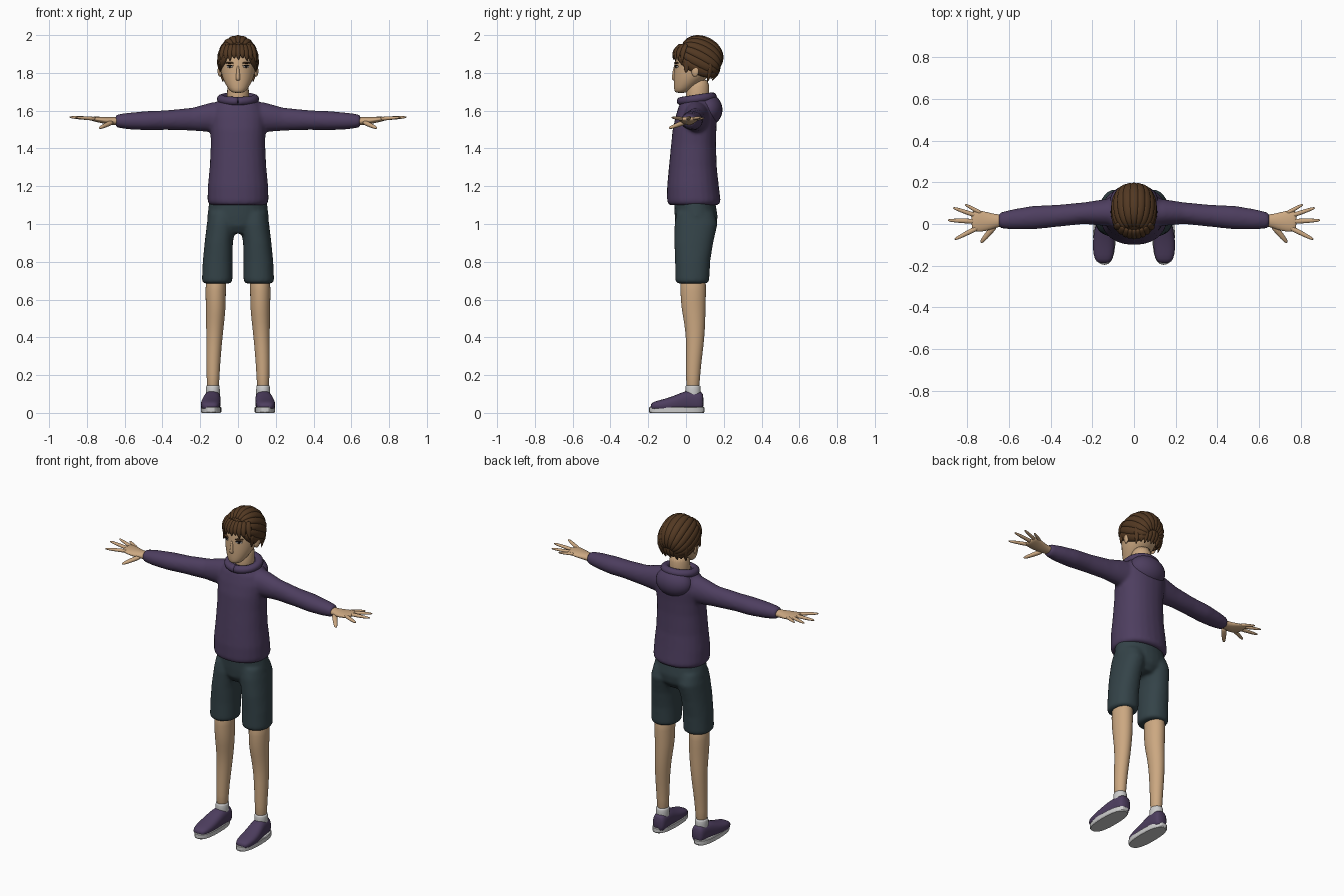
import bpy, bmesh
from math import sin, cos, pi, radians, sqrt
from mathutils import Vector, Matrix

cube = bpy.data.objects.get("Cube")
if cube:
    bpy.data.objects.remove(cube)


def material(name, r, g, b):
    mat = bpy.data.materials.new(name)
    mat.use_nodes = True
    mat.diffuse_color = (r, g, b, 1)
    shader = mat.node_tree.nodes["Principled BSDF"]
    shader.inputs["Base Color"].default_value = (r, g, b, 1)
    shader.inputs["Roughness"].default_value = 0.8
    return mat


skin = material("skin", 0.60, 0.39, 0.22)
purple = material("purple cloth", 0.075, 0.048, 0.115)
slate = material("slate cloth", 0.034, 0.056, 0.065)
brown = material("brown hair", 0.085, 0.04, 0.016)
grey = material("light grey", 0.6, 0.6, 0.6)
dark = material("dark eye", 0.01, 0.008, 0.008)
white = material("eye white", 0.65, 0.62, 0.6)


def finish(name, bm, mat, smooth=True):
    bmesh.ops.recalc_face_normals(bm, faces=bm.faces)
    mesh = bpy.data.meshes.new(name)
    bm.to_mesh(mesh)
    bm.free()
    mesh.materials.append(mat)
    for poly in mesh.polygons:
        poly.use_smooth = smooth
    obj = bpy.data.objects.new(name, mesh)
    bpy.context.collection.objects.link(obj)
    return obj


def rings_along(axis, sections, power=2, sides=24):
    """Oval sections (position, centre a, centre b, radius a, radius b) along an axis."""
    rings = []
    for pos, ca, cb, ra, rb in sections:
        ring = []
        for i in range(sides):
            c, s = cos(2 * pi * i / sides), sin(2 * pi * i / sides)
            a = ca + ra * abs(c) ** (2 / power) * (1 if c > 0 else -1)
            b = cb + rb * abs(s) ** (2 / power) * (1 if s > 0 else -1)
            ring.append(Vector({"x": (pos, a, b), "y": (a, pos, b), "z": (a, b, pos)}[axis]))
        rings.append(ring)
    return rings


def sweep(path, widths, heights, ups, sides=12):
    """Oval rings that follow a path."""
    rings = []
    for i, p in enumerate(path):
        tangent = (path[min(i + 1, len(path) - 1)] - path[max(i - 1, 0)]).normalized()
        side = tangent.cross(ups[i]).normalized()
        up = side.cross(tangent)
        rings.append([p + side * widths[i] * cos(2 * pi * k / sides)
                      + up * heights[i] * sin(2 * pi * k / sides) for k in range(sides)])
    return rings


def add_shell(bm, rings, sign=1):
    flip = Matrix.Diagonal((sign, 1, 1))
    loops = [[bm.verts.new(flip @ p) for p in ring] for ring in rings]
    for low, high in zip(loops, loops[1:]):
        for i in range(len(low)):
            j = (i + 1) % len(low)
            bm.faces.new((low[i], low[j], high[j], high[i]))
    bm.faces.new(loops[0])
    bm.faces.new(loops[-1])


def loft(name, mat, shells, sign=1, levels=1):
    bm = bmesh.new()
    for shell in shells:
        add_shell(bm, shell, sign)
    obj = finish(name, bm, mat)
    if levels:
        obj.modifiers.new("round", "SUBSURF").levels = levels
        obj.modifiers["round"].render_levels = levels
    return obj


def fused(name, mat, middle, limb):
    """One body with a limb on each side, melted together."""
    bm = bmesh.new()
    add_shell(bm, middle)
    for sign in (1, -1):
        add_shell(bm, limb, sign)
    obj = finish(name, bm, mat)
    mod = obj.modifiers.new("melt", "REMESH")
    mod.mode, mod.voxel_size, mod.use_smooth_shade = "VOXEL", 0.009, True
    mod = obj.modifiers.new("soften", "SMOOTH")
    mod.factor, mod.iterations = 0.5, 8
    return obj


def ellipsoid(name, mat, centre, size, yaw=0.0):
    bm = bmesh.new()
    bmesh.ops.create_uvsphere(bm, u_segments=24, v_segments=16, radius=1)
    turn = Matrix.Translation(centre) @ Matrix.Rotation(yaw, 4, "Z") @ Matrix.Diagonal((*size, 1))
    bm.transform(turn)
    return finish(name, bm, mat)


# Sweater body with sleeves
torso = rings_along("z", [
    (1.10, 0, .04, .15, .132), (1.12, 0, .042, .162, .142), (1.2, 0, .037, .16, .137),
    (1.3, 0, .036, .15, .127), (1.42, 0, .04, .144, .119), (1.5, 0, .045, .146, .116),
    (1.57, 0, .055, .15, .11), (1.62, 0, .06, .135, .1), (1.665, 0, .06, .09, .08)], 2.2)
sleeve = rings_along("x", [
    (.04, .055, 1.565, .075, .09), (.14, .055, 1.565, .064, .079), (.24, .052, 1.555, .052, .061),
    (.38, .038, 1.55, .053, .052), (.48, .031, 1.547, .057, .051), (.58, .022, 1.545, .049, .044),
    (.635, .018, 1.545, .04, .036), (.648, .018, 1.545, .034, .03)])
fused("sweater", purple, torso, sleeve)

# Hood resting on the back, and the collar ring
ellipsoid("hood", purple, (0, .115, 1.605), (.115, .078, .085))
collar = []
for i in range(33):
    angle = 2 * pi * i / 32
    collar.append(Vector((.088 * sin(angle), .057 - .082 * cos(angle), 1.662 - .012 * cos(angle))))
loft("collar", purple, [sweep(collar, [.024] * 33, [.023] * 33, [Vector((0, 0, 1))] * 33)], levels=0)

# Shorts
hips = rings_along("z", [
    (.95, 0, .05, .07, .08), (.99, 0, .053, .145, .108), (1.04, 0, .054, .163, .114),
    (1.13, 0, .045, .152, .108)])
short_leg = rings_along("z", [
    (.685, .11, .033, .072, .082), (.7, .11, .033, .081, .09), (.8, .108, .035, .079, .093),
    (.9, .102, .041, .075, .103), (1.0, .088, .053, .077, .114), (1.06, .08, .05, .075, .1)], 2.2)
fused("shorts", slate, hips, short_leg)

for label, sign in (("left", 1), ("right", -1)):
    # Bare leg, sock and shoe
    loft(label + "_leg", skin, [rings_along("z", [
        (.1, .133, .036, .032, .035), (.2, .132, .037, .034, .037), (.3, .13, .043, .039, .043),
        (.4, .125, .049, .043, .049), (.48, .121, .046, .048, .056), (.56, .117, .039, .053, .065),
        (.64, .119, .038, .054, .068), (.75, .115, .038, .056, .07)])], sign)
    loft(label + "_sock", grey, [rings_along("z", [
        (.07, .133, .037, .038, .042), (.1, .133, .037, .037, .042),
        (.142, .133, .037, .037, .041), (.148, .133, .037, .034, .037)])], sign)
    loft(label + "_shoe", purple, [rings_along("y", [
        (-.188, .146, .033, .025, .012), (-.172, .146, .037, .043, .023), (-.12, .146, .04, .053, .032),
        (-.06, .144, .048, .052, .043), (-.01, .138, .06, .047, .055), (.03, .134, .063, .043, .056),
        (.075, .133, .06, .041, .055), (.094, .133, .058, .03, .045)], 2.5)], sign)
    sole = loft(label + "_sole", grey, [rings_along("z", [
        (0, .142, -.049, .05, .143), (.006, .142, -.049, .054, .147),
        (.028, .142, -.049, .054, .147), (.031, .142, -.049, .05, .143)], 2.5)], sign, 0)
    bpy.context.view_layer.objects.active = sole
    sole.select_set(True)
    bpy.ops.object.shade_smooth_by_angle()
    sole.select_set(False)

    # Hand: palm, then four fingers and a thumb
    loft(label + "_palm", skin, [rings_along("x", [
        (.6, .018, 1.545, .026, .022), (.65, .016, 1.544, .029, .021), (.69, .012, 1.546, .041, .02),
        (.73, .013, 1.552, .051, .016), (.765, .015, 1.556, .052, .013), (.78, .016, 1.557, .045, .009)])], sign)
    digits = {
        "little_finger": ((.73, .05, 1.555), (.81, .094, 1.56), .01),
        "ring_finger": ((.75, .038, 1.557), (.868, .078, 1.564), .011),
        "middle_finger": ((.75, .012, 1.557), (.893, .018, 1.566), .012),
        "index_finger": ((.745, -.015, 1.556), (.86, -.074, 1.564), .012),
        "thumb": ((.665, -.005, 1.54), (.735, -.09, 1.507), .015)}
    for digit, (root, tip, r) in digits.items():
        root, tip = Vector(root), Vector(tip)
        path = [root.lerp(tip, t) for t in (0, .35, .7, .93, 1)]
        widths = [r * k for k in (1.1, 1, .85, .6, .25)]
        loft(label + "_" + digit, skin,
             [sweep(path, widths, [w * .85 for w in widths], [Vector((0, 0, 1))] * 5)], sign)

    # Ear, sideburn, eye and brow
    ellipsoid(label + "_ear", skin, (sign * .096, .048, 1.81), (.011, .02, .03), sign * -.3)
    burn = [Vector((.095, .01 - .012 * t, 1.87 - .07 * t)) for t in (0, .4, .8, 1)]
    loft(label + "_sideburn", brown,
         [sweep(burn, [.02, .018, .011, .003], [.009, .007, .005, .002], [Vector((1, 0, 0))] * 4)], sign)
    ellipsoid(label + "_eye", white, (sign * .043, -.05, 1.833), (.018, .005, .006), sign * .5)
    ellipsoid(label + "_pupil", dark, (sign * .043, -.053, 1.834), (.009, .004, .007), sign * .5)
    ellipsoid(label + "_eyelid", dark, (sign * .043, -.052, 1.84), (.021, .005, .003), sign * .5)
    ellipsoid(label + "_brow", brown, (sign * .045, -.052, 1.853), (.025, .006, .005), sign * .5)

# Neck, head and nose
loft("neck", skin, [rings_along("z", [
    (1.6, 0, .06, .062, .064), (1.68, 0, .06, .057, .062), (1.78, 0, .065, .06, .064)])])
loft("head", skin, [rings_along("z", [
    (1.693, 0, -.028, .026, .026), (1.705, 0, -.02, .045, .043), (1.74, 0, .003, .067, .068),
    (1.78, 0, .03, .086, .095), (1.83, 0, .05, .096, .113), (1.88, 0, .055, .098, .115),
    (1.93, 0, .055, .085, .1), (1.96, 0, .055, .05, .06)])])
loft("nose", skin, [rings_along("z", [
    (1.758, 0, -.06, .008, .008), (1.768, 0, -.062, .014, .015), (1.79, 0, -.06, .01, .014),
    (1.845, 0, -.055, .007, .01)], sides=12)])

# Hair cap, trimmed along a sloping hairline
bm = bmesh.new()
bmesh.ops.create_uvsphere(bm, u_segments=32, v_segments=24, radius=1)
bm.transform(Matrix.Translation((0, .064, 1.862)) @ Matrix.Diagonal((.103, .12, .127, 1)))
cut = bmesh.ops.bisect_plane(bm, geom=bm.verts[:] + bm.edges[:] + bm.faces[:],
                             plane_co=(0, -.06, 1.885), plane_no=(0, .11, .24), clear_inner=True)
bmesh.ops.edgenet_fill(bm, edges=[e for e in cut["geom_cut"] if isinstance(e, bmesh.types.BMEdge)])
finish("hair_cap", bm, brown)

# Long locks swept from the forehead over the crown to the nape
tilt = radians(28)
front, crown = Vector((0, -cos(tilt), sin(tilt))), Vector((0, sin(tilt), cos(tilt)))
centre = Vector((0, .064, 1.863))
locks = []
for k in range(-6, 7):
    roll = radians(112) * k / 6
    path, steps = [], 15
    for i in range(steps):
        t = radians(14 + 158 * i / (steps - 1))
        path.append(centre + Vector((.097 * sin(roll) * sin(t) ** .5, 0, 0))
                    + front * .118 * cos(t) + crown * .122 * cos(roll) * sin(t) ** .7)
    swell = [max(.12, sin(pi * (i + .3) / steps)) ** .6 for i in range(steps)]
    locks.append(sweep(path, [.025 * s for s in swell], [.015 * s for s in swell],
                       [(p - centre).normalized() for p in path]))
loft("swept_locks", brown, locks)

# Pointed fringe on the forehead, and locks at the nape
fringe, nape = [], []
for k in range(-4, 5):
    x = .022 * k
    bulge = sqrt(1 - (x / .112) ** 2)
    drop = .012 * (k % 2) - .004 * abs(k)
    path = [Vector((x * .8, .05 - .075 * bulge, 1.955)), Vector((x * .9, .055 - .11 * bulge, 1.925)),
            Vector((x, .055 - .122 * bulge, 1.895)), Vector((x * 1.05 + .004, .055 - .12 * bulge, 1.868 + drop))]
    fringe.append(sweep(path, [.012, .019, .015, .002], [.008, .012, .01, .002],
                        [Vector((x, -.1, .03)).normalized()] * 4))
    path = [Vector((x, .062 + .105 * bulge, 1.87)), Vector((x, .062 + .112 * bulge, 1.825)),
            Vector((x * .95, .062 + .1 * bulge, 1.79)), Vector((x * .9, .06 + .085 * bulge, 1.765 + drop))]
    nape.append(sweep(path, [.01, .018, .014, .002], [.008, .014, .01, .002],
                      [Vector((x, .1, 0)).normalized()] * 4))
loft("fringe", brown, fringe)
loft("nape_locks", brown, nape)
